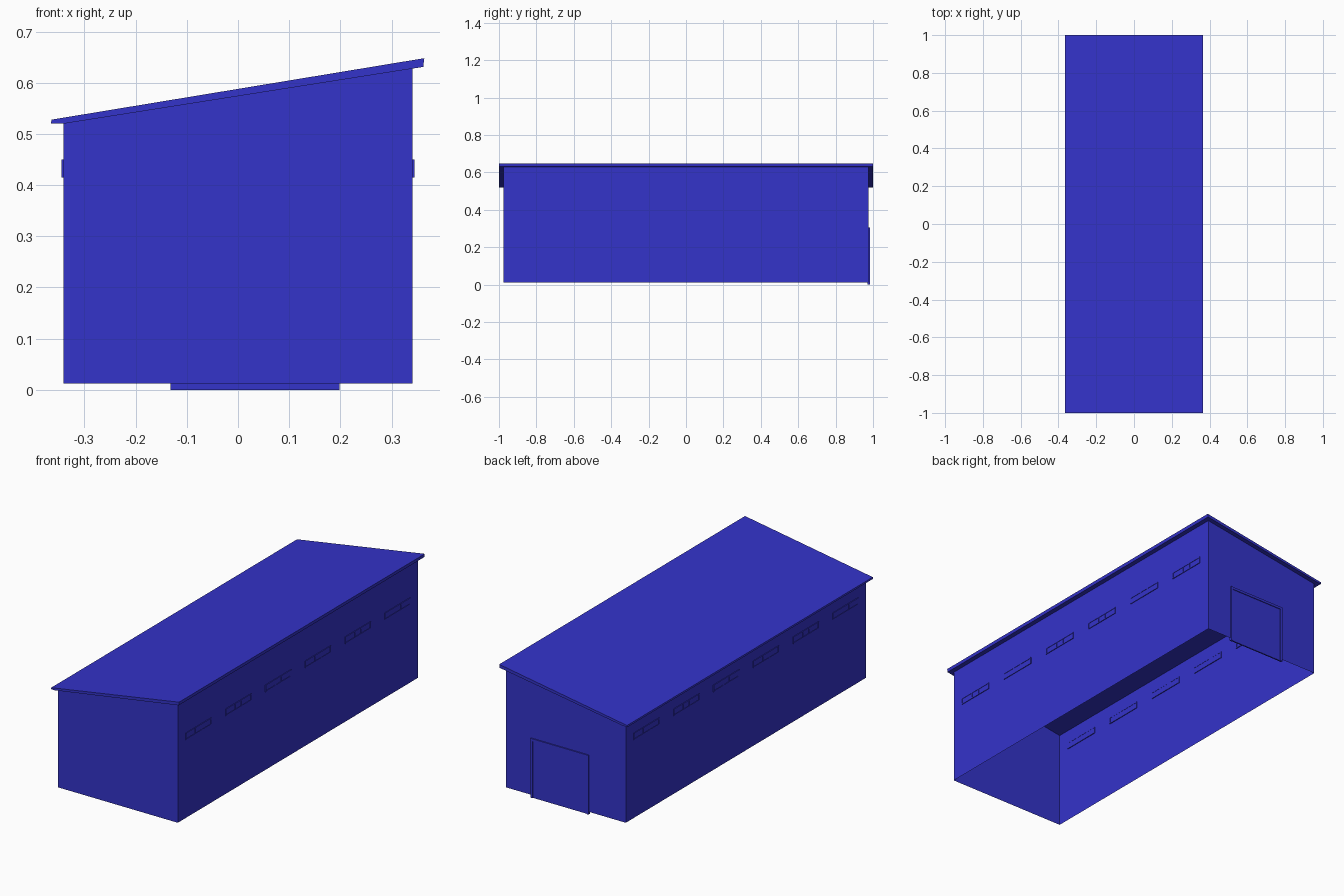
import bpy

cube = bpy.data.objects.get("Cube")
if cube:
    bpy.data.objects.remove(cube, do_unlink=True)

blue = bpy.data.materials.new("blue paint")
blue.use_nodes = True
blue.diffuse_color = (0.034, 0.033, 0.59, 1)
blue.node_tree.nodes["Principled BSDF"].inputs["Base Color"].default_value = blue.diffuse_color


def make(name, verts, faces):
    mesh = bpy.data.meshes.new(name)
    mesh.from_pydata(verts, [], faces)
    mesh.materials.append(blue)
    obj = bpy.data.objects.new(name, mesh)
    bpy.context.collection.objects.link(obj)
    return obj


def extrude(name, profile, y0, y1, capped=True):
    """Sweep an x-z outline along y; the outline runs anticlockwise seen from the front."""
    n = len(profile)
    verts = [(x, y, z) for y in (y0, y1) for x, z in profile]
    faces = [(i, i + n, (i + 1) % n + n, (i + 1) % n) for i in range(n)]
    if capped:
        faces += [tuple(range(n)), tuple(reversed(range(n, 2 * n)))]
    return make(name, verts, faces)


def box(name, x, y, z):
    (x0, x1), (z0, z1) = sorted(x), z
    return extrude(name, [(x0, z0), (x1, z0), (x1, z1), (x0, z1)], *y)


HALF_W, HALF_L, BASE = 0.341, 0.977, 0.012
LOW, HIGH = 0.520, 0.628

# Thin shell of four walls, open underneath
corners = [(-HALF_W, -HALF_L, LOW), (HALF_W, -HALF_L, HIGH),
           (HALF_W, HALF_L, HIGH), (-HALF_W, HALF_L, LOW)]
make("walls", [(x, y, BASE) for x, y, z in corners] + corners,
     [(i, (i + 1) % 4, (i + 1) % 4 + 4, i + 4) for i in range(4)])

# Sloping roof slab with overhang
extrude("roof", [(-0.366, 0.520), (-HALF_W, 0.520), (0.362, 0.631),
                 (0.364, 0.648), (-0.364, 0.528)], -1, 1)

# Rows of long narrow windows on both side walls
Z0, Z1, BAR, HALF = 0.415, 0.450, 0.005, 0.104
for side, label in ((1, "left"), (-1, "right")):
    depth = (side * 0.337, side * 0.3445)
    for i in range(6):
        y = (i - 2.5) * 0.324
        name = f"{label}_window_{i + 1}"
        box(name + "_pane", (side * 0.338, side * 0.3425),
            (y - HALF + BAR, y + HALF - BAR), (Z0 + BAR, Z1 - BAR))
        for part, z in (("sill", Z0), ("head", Z1 - BAR)):
            box(f"{name}_{part}", depth, (y - HALF, y + HALF), (z, z + BAR))
        for part, off in (("front_jamb", -HALF + BAR / 2), ("front_mullion", -0.025),
                          ("back_mullion", 0.025), ("back_jamb", HALF - BAR / 2)):
            box(f"{name}_{part}", depth, (y + off - BAR / 2, y + off + BAR / 2),
                (Z0 + BAR, Z1 - BAR))

# Large door with frame in the back wall
box("door_leaf", (-0.120, 0.186), (0.972, 0.979), (0, 0.292))
box("door_jamb_right", (-0.132, -0.120), (0.970, 0.983), (0, 0.292))
box("door_jamb_left", (0.186, 0.198), (0.970, 0.983), (0, 0.292))
box("door_head", (-0.132, 0.198), (0.970, 0.983), (0.292, 0.305))
